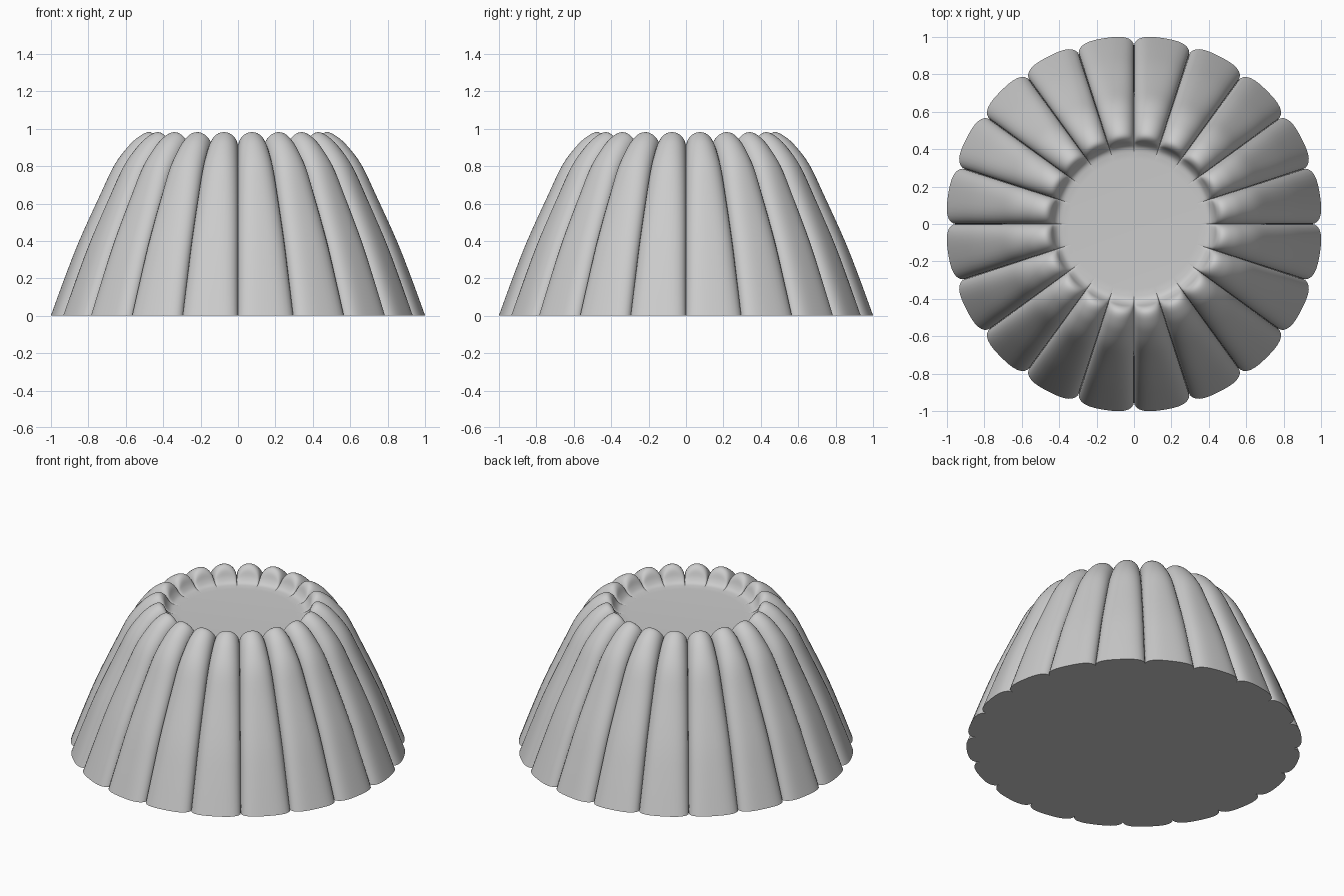
import bpy, bmesh, math
from mathutils import Vector

cube = bpy.data.objects.get("Cube")
if cube:
    bpy.data.objects.remove(cube, do_unlink=True)

LOBES = 20          # flutes round the body
HALF = 8            # steps from a flute's crest to its groove
STEPS = 4           # rings between two profile points

# Matching radius/height profiles along a flute's crest and along a groove
CREST = [(1.006, 0), (.933, .2), (.855, .4), (.742, .65), (.665, .81), (.585, .915),
         (.525, .965), (.48, .982), (.45, .963), (.43, .917), (.405, .888), (.36, .88)]
GROOVE = [(.95, 0), (.87, .2), (.79, .4), (.68, .63), (.605, .77), (.535, .855),
          (.495, .888), (.465, .9), (.44, .896), (.42, .888), (.395, .882), (.35, .88)]


def smooth_path(points):
    """Catmull-Rom curve through the points."""
    p = [Vector(q) for q in points]
    p = [2 * p[0] - p[1]] + p + [2 * p[-1] - p[-2]]
    out = []
    for a, b, c, d in zip(p, p[1:], p[2:], p[3:]):
        for s in range(STEPS):
            t = s / STEPS
            out.append(b + (c - a) * t / 2 + (a - 2.5 * b + 2 * c - d / 2) * t**2
                       + (1.5 * (b - c) + (d - a) / 2) * t**3)
    return out + [p[-2]]


def make_material(name, value):
    mat = bpy.data.materials.new(name)
    mat.use_nodes = True
    colour = (value, value, value, 1)
    mat.diffuse_color = colour
    mat.node_tree.nodes["Principled BSDF"].inputs["Base Color"].default_value = colour
    return mat


bm = bmesh.new()
crest, groove = smooth_path(CREST), smooth_path(GROOVE)
# Positions across one flute, packed closer near the grooves
across = [math.sin(math.pi / 2 * k / HALF) for k in range(-HALF, HALF)]

# Fluted wall, rounded rim and the foot of the rim inside
rings = []
for i, (c, g) in enumerate(zip(crest, groove)):
    power = 4 - 2 * min(1, c.y / .9) if i < len(crest) // 2 else 2
    ring = []
    for lobe in range(LOBES):
        for u in across:
            r, z = g.lerp(c, math.sqrt(max(0, 1 - abs(u)**power)))
            a = 2 * math.pi * (lobe + (u + 1) / 2) / LOBES
            ring.append(bm.verts.new((r * math.cos(a), r * math.sin(a), z)))
    rings.append(ring)
for lower, upper in zip(rings, rings[1:]):
    for k in range(len(lower)):
        n = (k + 1) % len(lower)
        bm.faces.new((lower[k], lower[n], upper[n], upper[k]))

# Flat recessed top and flat underside
bm.faces.new(rings[-1])
bm.faces.new(list(reversed(rings[0])))
bmesh.ops.recalc_face_normals(bm, faces=bm.faces)

mesh = bpy.data.meshes.new("fluted_body")
bm.to_mesh(mesh)
bm.free()
body = bpy.data.objects.new("fluted_body", mesh)
bpy.context.collection.objects.link(body)
mesh.materials.append(make_material("light_grey", .6))

bpy.context.view_layer.objects.active = body
body.select_set(True)
bpy.ops.object.shade_smooth_by_angle(angle=math.radians(40))
